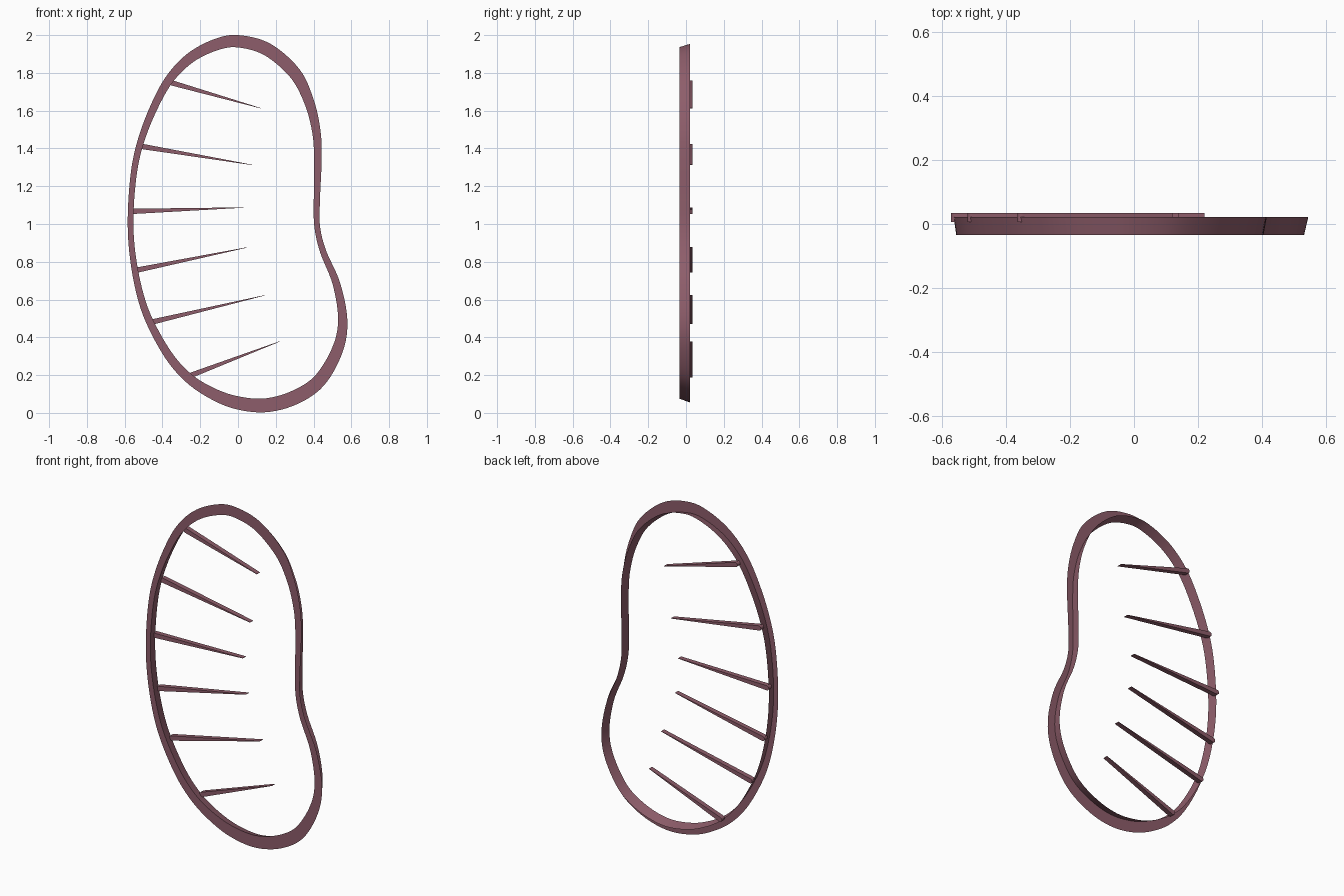
import bpy, bmesh, math
from mathutils import Vector

if "Cube" in bpy.data.objects:
    bpy.data.objects.remove(bpy.data.objects["Cube"])

mat = bpy.data.materials.new("dusty_plum")
mat.diffuse_color = (0.27, 0.11, 0.145, 1)
mat.use_nodes = True
mat.node_tree.nodes["Principled BSDF"].inputs["Base Color"].default_value = mat.diffuse_color

FRONT, WALL_BACK, RIB_FRONT, RIB_BACK = -0.035, 0.022, 0.006, 0.035


def add_object(name, bm):
    mesh = bpy.data.meshes.new(name)
    bm.to_mesh(mesh)
    bm.free()
    mesh.materials.append(mat)
    obj = bpy.data.objects.new(name, mesh)
    bpy.context.collection.objects.link(obj)
    bpy.ops.object.select_all(action='DESELECT')
    obj.select_set(True)
    bpy.context.view_layer.objects.active = obj
    bpy.ops.object.shade_smooth_by_angle(angle=math.radians(35))
    return obj


def closed_spline(points, steps):
    # Closed Catmull-Rom through the control points
    pts = [Vector(p) for p in points]
    n, out = len(pts), []
    for i in range(n):
        a, b, c, d = (pts[(i + k) % n] for k in (-1, 0, 1, 2))
        for s in range(steps):
            t = s / steps
            out.append(0.5 * (2 * b + (c - a) * t + (2 * a - 5 * b + 4 * c - d) * t * t
                              + (3 * b - a - 3 * c + d) * t ** 3))
    return out


# Outer outline, clockwise from the top: x, z, rim width
OUTLINE = [
    (0, 2.0, .065), (.17, 1.955, .068), (.325, 1.82, .065), (.40, 1.66, .053),
    (.436, 1.5, .045), (.443, 1.35, .04), (.434, 1.13, .033), (.434, .99, .03),
    (.466, .86, .033), (.54, .69, .04), (.579, .49, .049), (.553, .32, .06),
    (.455, .145, .07), (.31, .045, .075), (.14, .003, .073), (-.03, .025, .068),
    (-.17, .088, .058), (-.285, .172, .05), (-.385, .29, .045), (-.48, .463, .04),
    (-.535, .62, .036), (-.572, .82, .032), (-.584, 1.02, .03), (-.57, 1.25, .032),
    (-.538, 1.42, .035), (-.475, 1.6, .04), (-.385, 1.775, .046), (-.27, 1.9, .054),
    (-.13, 1.977, .061),
]

# Frame: flat front rim with a slightly flared wall behind its inner edge
loop = closed_spline(OUTLINE, 6)
bm = bmesh.new()
rows = []
for i, p in enumerate(loop):
    tan = loop[(i + 1) % len(loop)] - loop[i - 1]
    normal = Vector((-tan.y, tan.x)).normalized()
    outer = Vector((p.x, p.y))
    inner = outer - normal * p.z
    back = inner.lerp(outer, 0.27)
    rows.append([bm.verts.new((q.x, y, q.y)) for q, y in
                 ((outer, FRONT), (inner, FRONT), (back, WALL_BACK))])
for i, a in enumerate(rows):
    b = rows[(i + 1) % len(rows)]
    for k in (0, 1):
        bm.faces.new((a[k], a[k + 1], b[k + 1], b[k]))
add_object("frame", bm)

# Ribs: tapered fins with rounded bases, running from the left rim to a thin tip
RIBS = [
    ((-.35, 1.747), (.12, 1.613)), ((-.505, 1.41), (.075, 1.313)),
    ((-.557, 1.067), (.028, 1.087)), ((-.53, .757), (.048, .876)),
    ((-.447, .483), (.14, .622)), ((-.247, .2), (.22, .378)),
]
for n, (base, tip) in enumerate(RIBS, 1):
    base, tip = Vector(base), Vector(tip)
    along = (tip - base).normalized()
    side = Vector((-along.y, along.x))
    r = 0.014
    profile = [tip - side * .001, tip + side * .001]
    for k in range(7):
        a = math.pi * k / 6
        profile.append(base + side * r * math.cos(a) - along * r * math.sin(a))
    bm = bmesh.new()
    cap = bm.faces.new([bm.verts.new((p.x, RIB_FRONT, p.y)) for p in profile])
    ext = bmesh.ops.extrude_face_region(bm, geom=[cap], use_keep_orig=True)
    moved = [v for v in ext["geom"] if isinstance(v, bmesh.types.BMVert)]
    bmesh.ops.translate(bm, verts=moved, vec=(0, RIB_BACK - RIB_FRONT, 0))
    bmesh.ops.recalc_face_normals(bm, faces=bm.faces)
    add_object(f"rib_{n}", bm)
